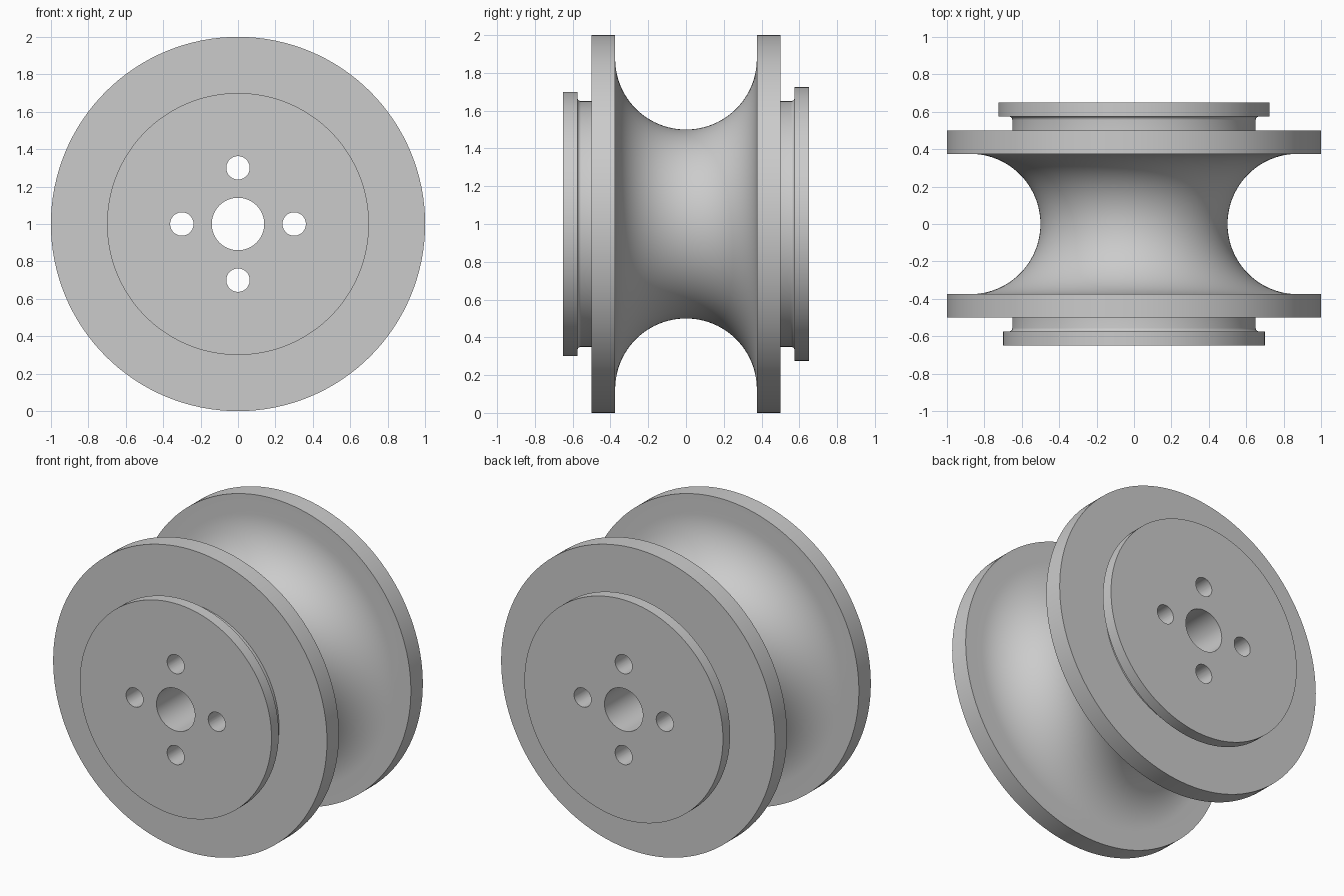
import bpy, bmesh
from math import sin, cos, pi, radians
from mathutils import Matrix, Vector

cube = bpy.data.objects.get("Cube")
if cube:
    bpy.data.objects.remove(cube, do_unlink=True)

SEGMENTS = 128
CENTRE_Z = 1.0
BORE = 0.14

grey = bpy.data.materials.new("plain_grey")
grey.use_nodes = True
colour = (0.6, 0.6, 0.6, 1)
grey.diffuse_color = colour
grey.node_tree.nodes["Principled BSDF"].inputs["Base Color"].default_value = colour


def arc(r, y, radius, start, end, steps):
    """Points (radius from axle, position along axle) on a circular arc."""
    angles = [radians(start + (end - start) * i / steps) for i in range(steps + 1)]
    return [(r + radius * cos(a), y + radius * sin(a)) for a in angles]


def end_cap(cap_radius):
    """One end from bore to flange; positions run outward from the middle."""
    fillet = arc(0.67, 0.555, 0.02, 90, 180, 6)
    return ([(BORE, 0.65), (cap_radius, 0.65), (cap_radius, 0.575)] + fillet
            + [(0.65, 0.5), (1.0, 0.5), (1.0, 0.375)])


# Spool profile: front cap, rounded rope groove, back cap
front = [(r, -y) for r, y in end_cap(0.70)]
groove = arc(0.875, 0, 0.375, 270, 90, 48)
profile = front + groove + end_cap(0.725)[::-1]

bm = bmesh.new()
verts = [bm.verts.new((r, y, CENTRE_Z)) for r, y in profile]
edges = [bm.edges.new((a, b)) for a, b in zip(verts, verts[1:] + verts[:1])]
bmesh.ops.spin(bm, geom=verts + edges, cent=(0, 0, CENTRE_Z), axis=(0, 1, 0),
               angle=2 * pi, steps=SEGMENTS)
bmesh.ops.remove_doubles(bm, verts=bm.verts, dist=0.0001)
bmesh.ops.recalc_face_normals(bm, faces=bm.faces)
mesh = bpy.data.meshes.new("spool")
bm.to_mesh(mesh)
bm.free()
spool = bpy.data.objects.new("spool", mesh)
bpy.context.collection.objects.link(spool)
mesh.materials.append(grey)

# Four bolt holes through the whole length
bm = bmesh.new()
for i in range(4):
    offset = Vector((0.3 * cos(i * pi / 2), 0, CENTRE_Z + 0.3 * sin(i * pi / 2)))
    bmesh.ops.create_cone(bm, cap_ends=True, segments=48, radius1=0.0625,
                          radius2=0.0625, depth=2,
                          matrix=Matrix.Translation(offset) @ Matrix.Rotation(pi / 2, 4, "X"))
cut_mesh = bpy.data.meshes.new("bolt_hole_cutter")
bm.to_mesh(cut_mesh)
bm.free()
cut_mesh.materials.append(grey)
cutter = bpy.data.objects.new("bolt_hole_cutter", cut_mesh)
bpy.context.collection.objects.link(cutter)
cutter.hide_render = True

holes = spool.modifiers.new("bolt_holes", "BOOLEAN")
holes.operation = "DIFFERENCE"
holes.solver = "EXACT"
holes.object = cutter

bpy.ops.object.select_all(action="DESELECT")
spool.select_set(True)
bpy.context.view_layer.objects.active = spool
bpy.ops.object.modifier_apply(modifier=holes.name)
bpy.data.objects.remove(cutter, do_unlink=True)
bpy.ops.object.shade_smooth_by_angle(angle=radians(30))
